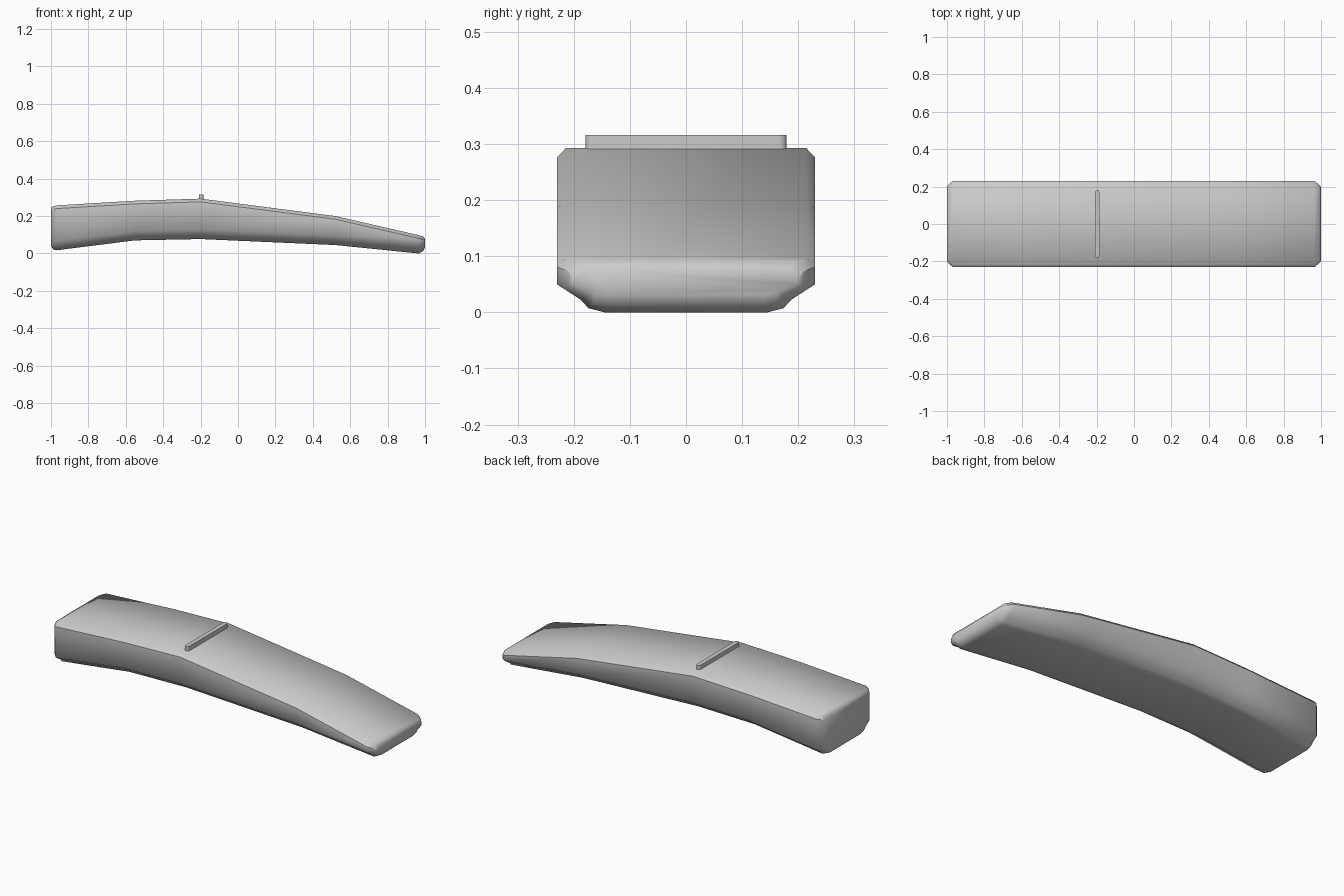
import bpy, bmesh, math

cube = bpy.data.objects.get("Cube")
if cube:
    bpy.data.objects.remove(cube, do_unlink=True)

grey = bpy.data.materials.new("light_grey")
grey.use_nodes = True
colour = (0.6, 0.6, 0.6, 1)
grey.diffuse_color = colour
grey.node_tree.nodes["Principled BSDF"].inputs["Base Color"].default_value = colour


def finish(name, bm, angle):
    """Turn a bmesh into a shaded, coloured object."""
    bmesh.ops.recalc_face_normals(bm, faces=bm.faces)
    mesh = bpy.data.meshes.new(name)
    bm.to_mesh(mesh)
    bm.free()
    mesh.materials.append(grey)
    obj = bpy.data.objects.new(name, mesh)
    bpy.context.collection.objects.link(obj)
    bpy.ops.object.select_all(action='DESELECT')
    obj.select_set(True)
    bpy.context.view_layer.objects.active = obj
    bpy.ops.object.shade_smooth_by_angle(angle=math.radians(angle))
    return obj


def section(bm, x, top, bottom, half, cut, rise):
    """Ring with small top chamfers and tucked-in lower edges."""
    side = [(half - 0.016, top), (half, top - 0.017),
            (half, bottom + rise), (half - cut * 0.5, bottom + rise * 0.45),
            (half - cut * 0.66, bottom + rise * 0.15), (half - cut, bottom)]
    ring = side + [(-y, z) for y, z in reversed(side)]
    return [bm.verts.new((x, y, z)) for y, z in ring]


# Arched body: x, top, bottom, half width, lower cut, lower rise
stations = [
    (-1.0, 0.246, 0.04, 0.20, 0.065, 0.04),
    (-0.988, 0.252, 0.022, 0.213, 0.075, 0.05),
    (-0.97, 0.257, 0.017, 0.23, 0.085, 0.05),
    (-0.55, 0.282, 0.07, 0.23, 0.085, 0.05),
    (-0.2, 0.293, 0.077, 0.23, 0.085, 0.05),
    (0.52, 0.20, 0.045, 0.23, 0.085, 0.05),
    (0.965, 0.098, 0.0, 0.23, 0.085, 0.05),
    (0.99, 0.09, 0.012, 0.21, 0.07, 0.035),
    (1.0, 0.077, 0.032, 0.20, 0.06, 0.018),
]
bm = bmesh.new()
rings = [section(bm, *s) for s in stations]
for a, b in zip(rings, rings[1:]):
    for i in range(len(a)):
        j = (i + 1) % len(a)
        bm.faces.new((a[i], a[j], b[j], b[i]))
    # Crisp line between the side wall and the top chamfer
    for i in (1, -2):
        bm.edges.get((a[i], b[i])).smooth = False
bm.faces.new(rings[0])
bm.faces.new(rings[-1])
finish("arched_body", bm, 80)

# Raised crossbar with rounded ends
bm = bmesh.new()
radius, reach, steps = 0.0125, 0.167, 8
outline = []
for sign in (1, -1):
    for k in range(steps + 1):
        a = math.pi * k / steps
        outline.append((-0.197 + sign * radius * math.cos(a),
                        sign * (reach + radius * math.sin(a))))
face = bm.faces.new([bm.verts.new((x, y, 0.27)) for x, y in outline])
top = bmesh.ops.extrude_face_region(bm, geom=[face])["geom"]
for v in top:
    if isinstance(v, bmesh.types.BMVert):
        v.co.z = 0.316
finish("crossbar", bm, 35)
